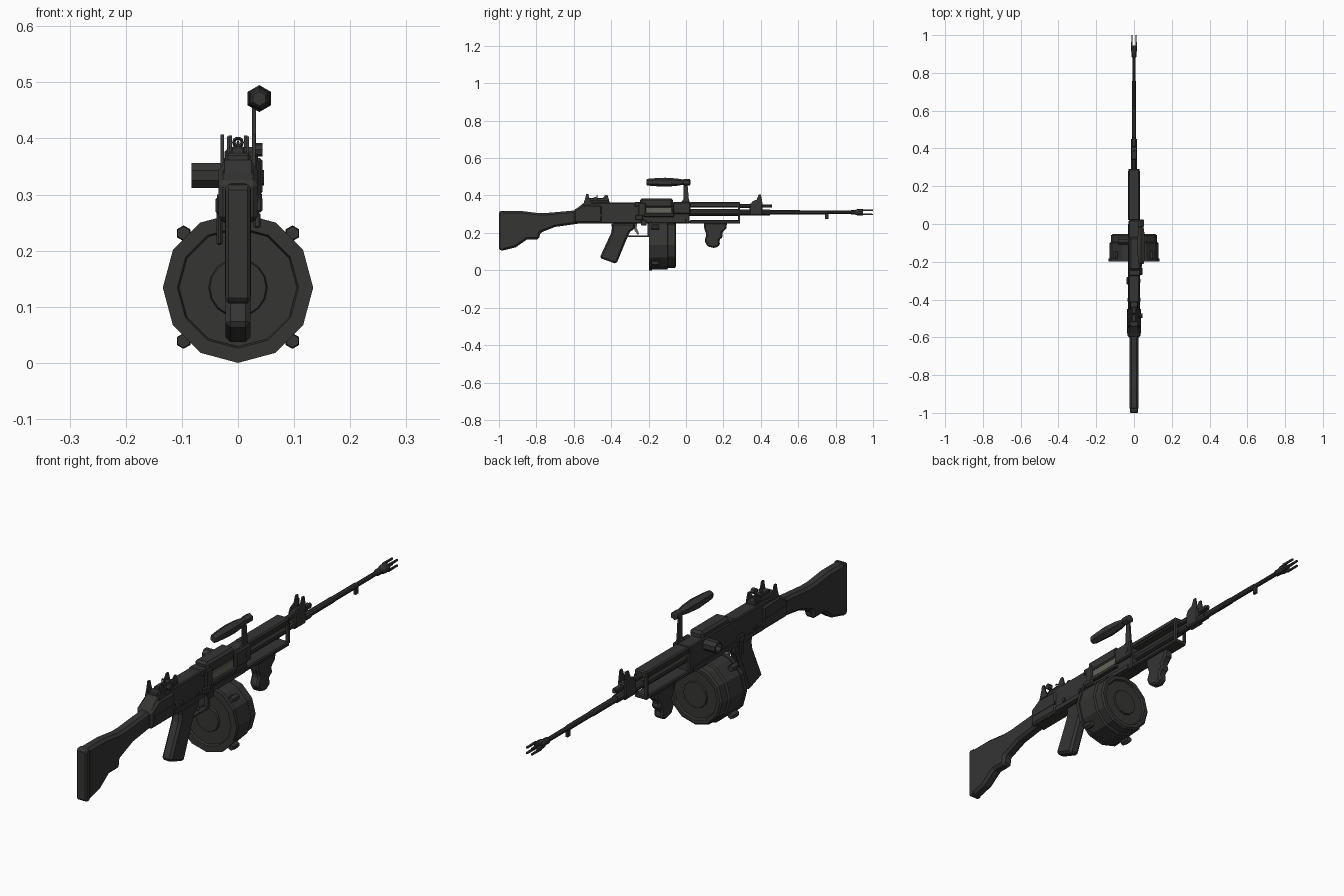
import bpy, bmesh, math
from mathutils import Vector


def material(name, rgb):
    m = bpy.data.materials.new(name)
    m.diffuse_color = (*rgb, 1)
    return m


DARK = material("dark_metal", (0.035, 0.035, 0.034))
PALE = material("pale_metal", (0.13, 0.13, 0.11))


def finish(name, bm, bevel=0, mat=DARK):
    bmesh.ops.recalc_face_normals(bm, faces=bm.faces)
    me = bpy.data.meshes.new(name)
    bm.to_mesh(me)
    bm.free()
    me.materials.append(mat)
    ob = bpy.data.objects.new(name, me)
    bpy.context.collection.objects.link(ob)
    if bevel:
        b = ob.modifiers.new("chamfer", "BEVEL")
        b.width, b.segments, b.limit_method = bevel, 1, "ANGLE"
        b.angle_limit = math.radians(40)
    return ob


def prism(name, yz, x0, x1, bevel=0, mat=DARK):
    """Side profile in (y, z) extruded from x0 to x1."""
    bm = bmesh.new()
    f = bm.faces.new([bm.verts.new((x0, y, z)) for y, z in yz])
    ext = bmesh.ops.extrude_face_region(bm, geom=[f])["geom"]
    bmesh.ops.translate(bm, vec=(x1 - x0, 0, 0),
                        verts=[v for v in ext if isinstance(v, bmesh.types.BMVert)])
    return finish(name, bm, bevel, mat)


def box(name, x, y, z, bevel=0, mat=DARK):
    return prism(name, [(y[0], z[0]), (y[1], z[0]), (y[1], z[1]), (y[0], z[1])],
                 x[0], x[1], bevel, mat)


def lathe(name, prof, at, n=8, axis="y", turn=0.0, mat=DARK):
    """Rings (distance, radius) around an axis through the point at."""
    bm, rings = bmesh.new(), []
    for d, r in prof:
        ring = []
        for i in range(n):
            a = 2 * math.pi * i / n + turn
            u, v = r * math.sin(a), r * math.cos(a)
            p = {"y": (u, d, v), "x": (d, u, v), "z": (u, v, d)}[axis]
            ring.append(bm.verts.new(Vector(p) + Vector(at)))
        rings.append(ring)
    for a, b in zip(rings, rings[1:]):
        for i in range(n):
            bm.faces.new((a[i], a[(i + 1) % n], b[(i + 1) % n], b[i]))
    bm.faces.new(rings[0])
    bm.faces.new(rings[-1])
    return finish(name, bm, 0, mat)


# Shoulder stock and butt plate
prism("stock", [(-.985, .113), (-.97, .108), (-.91, .123), (-.85, .165), (-.785, .165),
                (-.78, .20), (-.70, .232), (-.57, .25), (-.57, .322), (-.75, .306),
                (-.79, .306), (-.88, .317), (-.985, .317)], -.023, .023, .010)
prism("butt_plate", [(-1, .116), (-.992, .106), (-.972, .106), (-.972, .318), (-.992, .318),
                     (-1, .308)], -.022, .022, .005)

# Receiver and its rear collar
prism("receiver", [(-.59, .25), (.02, .25), (.02, .362), (-.545, .362), (-.59, .325)],
      -.028, .028, .004)
prism("receiver_rear", [(-.60, .252), (-.45, .252), (-.45, .348), (-.55, .352), (-.60, .322)],
      -.035, .035, .008)
for s in (-1, 1):
    box("side_rib", sorted((s * .03, s * .037)), (-.58, -.45), (.288, .300))
    box("lower_rail", sorted((s * .026, s * .032)), (-.45, .0), (.253, .275), .002)
    for y in (-.40, -.30):
        lathe("side_pin", [(-.034, .009), (.034, .009)], (0, y, .285), 8, "x")

# Feed cover, ejection port and right side plates
box("feed_cover", (-.024, .036), (-.245, -.07), (.335, .385), .009)
box("feed_cover_hinge", (-.028, .034), (-.275, -.24), (.34, .366), .004)
box("bolt", (.02, .034), (-.215, -.075), (.303, .337), .002, PALE)
box("port_lip", (.026, .043), (-.225, -.065), (.286, .303), .003)
box("port_front_plate", (.026, .044), (-.07, .025), (.30, .365), .005)
box("port_rear_plate", (.026, .040), (-.255, -.215), (.29, .36), .004)
lathe("hinge_knob", [(.03, .014), (.046, .014)], (0, .0, .33), 8, "x")
box("right_latch", (.028, .044), (-.27, -.23), (.268, .296), .004)
box("right_catch", (.028, .040), (-.24, -.21), (.24, .268), .003)
box("left_latch", (-.040, -.028), (-.32, -.28), (.265, .296), .004)
box("left_lever", (-.038, -.028), (-.315, -.295), (.21, .27), .003)

# Hollow side tube on the left
lathe("side_tube", [(-.028, .024), (-.083, .024), (-.083, .018), (-.06, .018)],
      (0, -.09, .334), 8, "x", math.pi / 8)

# Handguard: open frame around the barrel
box("handguard_top", (-.028, .028), (.02, .29), (.337, .364), .005)
box("handguard_bottom", (-.028, .028), (.02, .29), (.25, .268), .004)
for s in (-1, 1):
    box("handguard_end", sorted((s * .018, s * .028)), (.278, .29), (.262, .343))
    box("handguard_rib", sorted((s * .026, s * .031)), (.02, .28), (.343, .352))

# Barrel, gas tube and flash hider
lathe("barrel", [(0, .019), (.29, .019), (.29, .016), (.45, .016), (.45, .0125), (.60, .0125),
                 (.61, .011), (.75, .011), (.76, .009), (.88, .009), (.885, .013), (.905, .013),
                 (.92, .018), (.945, .018)], (0, 0, .31), 10)
lathe("gas_tube", [(.28, .010), (.39, .010), (.39, .008), (.46, .008)], (0, 0, .344), 8)
for k in range(4):
    a = math.pi / 4 + k * math.pi / 2
    lathe("hider_prong", [(.94, .0055), (1.0, .0045)],
          (.0155 * math.sin(a), 0, .31 + .0155 * math.cos(a)), 4, "y", a)
prism("barrel_lug", [(.742, .275), (.762, .275), (.762, .31), (.742, .31)], -.006, .006, .002)

# Gas block and front sight
box("gas_block", (-.017, .017), (.34, .41), (.292, .358), .005)
box("gas_plug", (-.011, .011), (.41, .455), (.335, .353), .003)
for s in (-1, 1):
    prism("front_sight_ear", [(.345, .35), (.41, .35), (.405, .38), (.40, .405), (.388, .405),
                              (.378, .378), (.355, .368)], s * .011, s * .017)
lathe("front_sight_post", [(.35, .004), (.396, .0025)], (0, .388, 0), 6, "z")

# Rear sight with ears and peep ring
box("rear_sight_base", (-.022, .022), (-.545, -.41), (.355, .374), .004)
box("rear_sight_leaf", (-.012, .012), (-.52, -.44), (.37, .386), .003)
for s in (-1, 1):
    prism("rear_sight_ear", [(-.55, .35), (-.50, .35), (-.515, .38), (-.522, .407),
                             (-.534, .407), (-.54, .38)], s * .025, s * .031)
    prism("rear_sight_inner_ear", [(-.455, .37), (-.41, .37), (-.42, .403), (-.432, .403)],
          s * .015, s * .020)
lathe("sight_drum", [(.026, .012), (.044, .012)], (0, -.485, .38), 8, "x")
bpy.ops.mesh.primitive_torus_add(location=(0, -.475, .393), rotation=(math.pi / 2, 0, 0),
                                 major_segments=10, minor_segments=4,
                                 major_radius=.0075, minor_radius=.003)
bpy.context.object.name = "peep_ring"
bpy.context.object.data.materials.append(DARK)

# Carrying handle: hexagonal grip on a thin post
lathe("carry_handle", [(-.212, .013), (-.205, .018), (-.17, .021), (-.11, .024), (-.05, .020),
                       (-.015, .014), (-.01, .017), (.02, .017), (.023, .012)],
      (.038, 0, .471), 6)
prism("carry_post", [(-.035, .35), (.025, .35), (.015, .38), (.008, .465), (-.012, .465),
                     (-.014, .38)], .025, .032)

# Pistol grip, trigger and guard
prism("pistol_grip", [(-.40, .252), (-.27, .252), (-.275, .222), (-.30, .205), (-.318, .165),
                      (-.372, .034), (-.462, .066), (-.40, .20), (-.395, .228)],
      -.022, .022, .009)
prism("trigger", [(-.282, .255), (-.262, .255), (-.264, .225), (-.25, .195), (-.258, .19),
                  (-.276, .215)], -.004, .004, 0, PALE)
box("guard_bottom", (-.009, .009), (-.31, -.19), (.178, .185))
box("guard_front", (-.009, .009), (-.205, -.195), (.18, .255))

# Drum magazine with hubs and corner knobs
lathe("drum_magazine", [(-.19, .05), (-.19, .105), (-.199, .108), (-.199, .134), (-.183, .134),
                        (-.183, .129), (-.10, .129), (-.095, .122), (-.06, .121), (-.054, .114),
                        (-.054, .10), (-.062, .096), (-.062, .054), (-.056, .052)],
      (0, 0, .134), 12)
lathe("drum_rear_hub", [(-.198, .05), (-.185, .054)], (0, 0, .134), 16)
for sx in (-1, 1):
    for sz in (-1, 1):
        lathe("drum_knob", [(-.185, .012), (-.175, .014), (-.155, .014), (-.145, .012)],
              (sx * .097, 0, .135 + sz * .096), 6)
box("magazine_neck", (-.026, .026), (-.19, -.065), (.22, .262), .004)

# Front hand grip with finger grooves
prism("front_grip", [(.095, .255), (.22, .255), (.215, .222), (.192, .20), (.198, .178),
                     (.178, .163), (.182, .135), (.155, .118), (.115, .128), (.098, .158),
                     (.11, .19), (.098, .22)], -.019, .019, .007)
